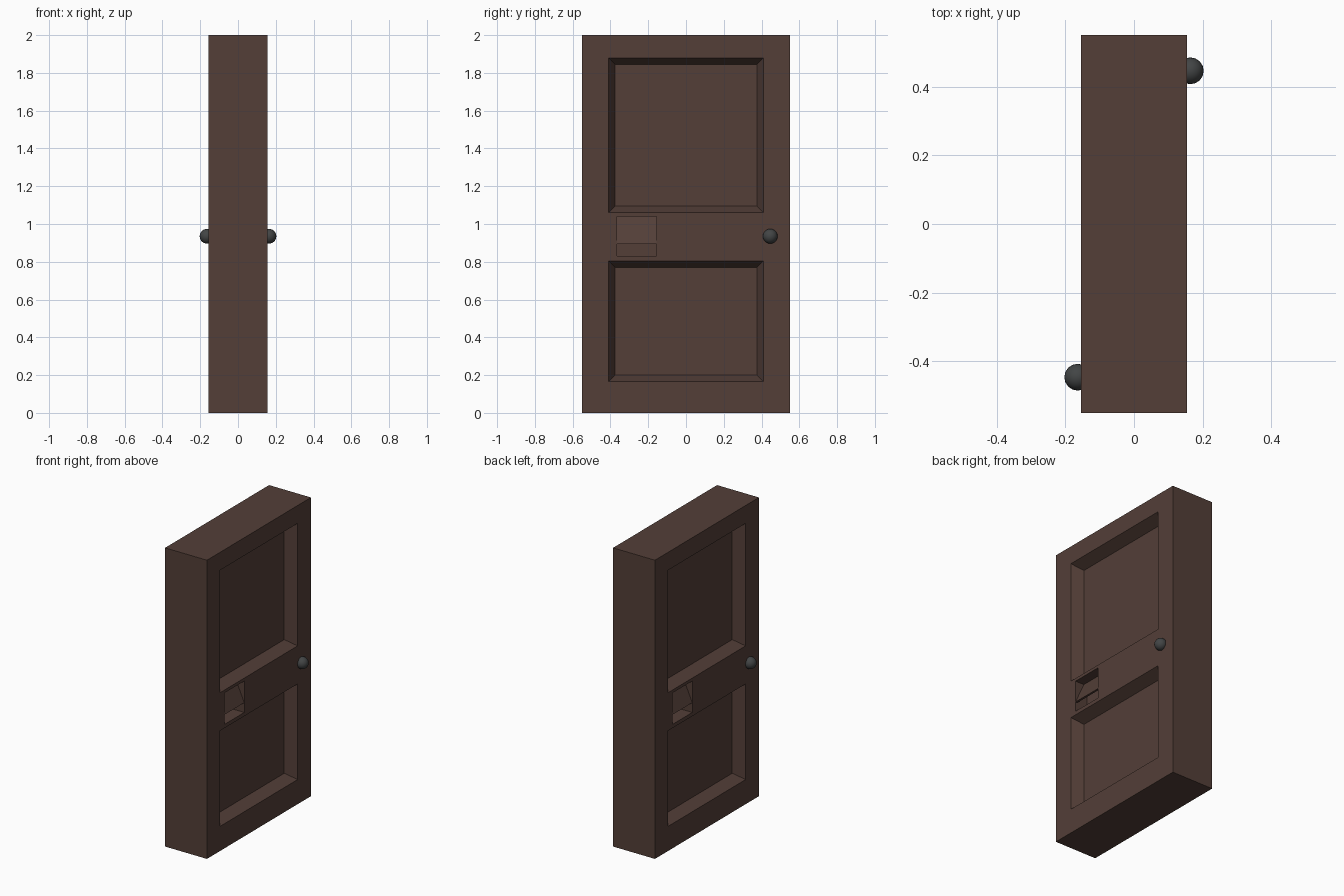
import bpy, bmesh, math
from mathutils import Matrix

if "Cube" in bpy.data.objects:
    bpy.data.objects.remove(bpy.data.objects["Cube"])

HALF_T, HALF_W, HEIGHT = 0.155, 0.55, 2.0


def material(name, rgb):
    m = bpy.data.materials.new(name)
    m.diffuse_color = (*rgb, 1.0)
    m.use_nodes = True
    m.node_tree.nodes["Principled BSDF"].inputs["Base Color"].default_value = m.diffuse_color
    return m


wood = material("dark_brown_wood", (0.087, 0.049, 0.039))
metal = material("dark_grey_metal", (0.055, 0.059, 0.060))


def finish(bm, name, mat):
    bmesh.ops.recalc_face_normals(bm, faces=bm.faces)
    me = bpy.data.meshes.new(name)
    bm.to_mesh(me)
    bm.free()
    ob = bpy.data.objects.new(name, me)
    me.materials.append(mat)
    bpy.context.collection.objects.link(ob)
    return ob


def box(bm, y0, y1, z0, z1, x0, x1, inset=0.0, turn=0.0):
    """Block between x0 (deep end, inset on all sides) and x1, turned about z."""
    ends = []
    for x, i in ((x0, inset), (x1, 0.0)):
        ring = [(y0 + i, z0 + i), (y1 - i, z0 + i), (y1 - i, z1 - i), (y0 + i, z1 - i)]
        ends.append([bm.verts.new((x, y, z)) for y, z in ring])
    a, b = ends
    bm.faces.new(a)
    bm.faces.new(b)
    for k in range(4):
        n = (k + 1) % 4
        bm.faces.new((a[k], a[n], b[n], b[k]))
    bmesh.ops.rotate(bm, cent=(0, 0, 0), matrix=Matrix.Rotation(turn, 3, 'Z'), verts=a + b)


# Door slab
bm = bmesh.new()
box(bm, -HALF_W, HALF_W, 0, HEIGHT, -HALF_T, HALF_T)
slab = finish(bm, "door_slab", wood)

# Recess cutters: two bevelled panels and a letter slot on each face
DEPTH, INSET, OVER = 0.075, 0.035, 0.015
grow = INSET * OVER / DEPTH
bm = bmesh.new()
for turn in (0.0, math.pi):
    for z0, z1 in ((0.165, 0.805), (1.06, 1.88)):
        box(bm, -0.41 - grow, 0.41 + grow, z0 - grow, z1 + grow,
            HALF_T - DEPTH, HALF_T + OVER, INSET + grow, turn)
    box(bm, -0.365, -0.155, 0.83, 1.04, HALF_T - 0.09, HALF_T + OVER, 0.0, turn)
cutter = finish(bm, "recess_cutter", wood)
cutter.hide_render = True

cut = slab.modifiers.new("recesses", 'BOOLEAN')
cut.operation = 'DIFFERENCE'
cut.solver = 'EXACT'
cut.object = cutter
bpy.context.view_layer.objects.active = slab
bpy.ops.object.modifier_apply(modifier=cut.name)
bpy.data.objects.remove(cutter)

for side, turn in (("right", 0.0), ("left", math.pi)):
    rot = Matrix.Rotation(turn, 4, 'Z')

    # Letter flap leaning inward from its lower edge
    profile = [(HALF_T, 0.895), (HALF_T - 0.065, 1.04),
               (HALF_T - 0.077, 1.04), (HALF_T - 0.012, 0.893)]
    bm = bmesh.new()
    face = bm.faces.new([bm.verts.new((x, -0.365, z)) for x, z in profile])
    ext = bmesh.ops.extrude_face_region(bm, geom=[face], use_keep_orig=True)
    bmesh.ops.translate(bm, vec=(0, 0.21, 0),
                        verts=[g for g in ext["geom"] if isinstance(g, bmesh.types.BMVert)])
    bm.transform(rot)
    finish(bm, side + "_letter_flap", wood)

    # Round knob
    bm = bmesh.new()
    bmesh.ops.create_uvsphere(bm, u_segments=16, v_segments=12, radius=0.039,
                              matrix=rot @ Matrix.Translation((0.164, 0.446, 0.935)))
    knob = finish(bm, side + "_knob", metal)
    for p in knob.data.polygons:
        p.use_smooth = True
